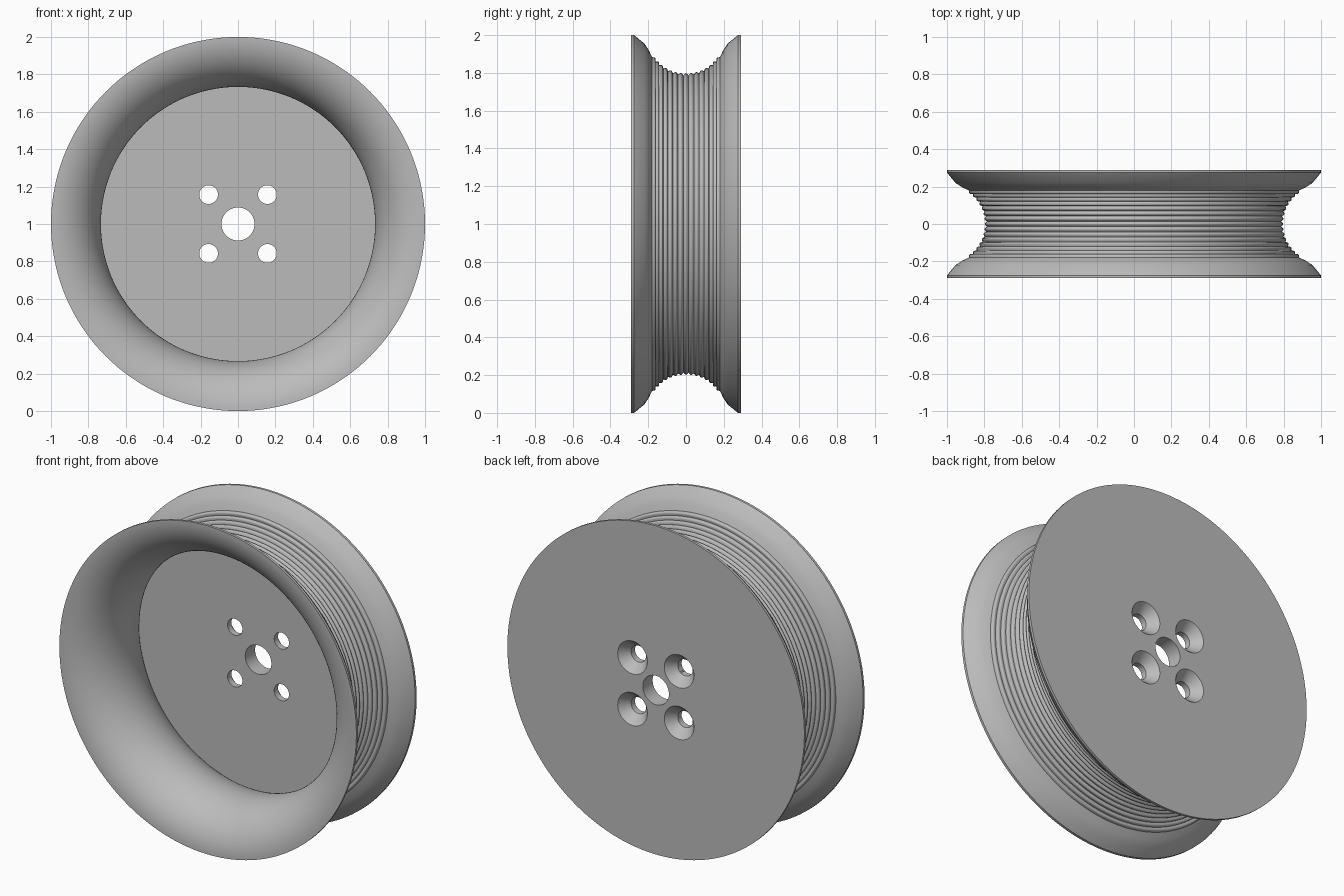
import bpy, bmesh, math
from mathutils import Vector, Matrix

cube = bpy.data.objects.get("Cube")
if cube:
    bpy.data.objects.remove(cube)

HALF = 0.29       # half width of the wheel
FLOOR = 0.195     # inner face of the web
BORE = 0.088
RIDGES = 15

grey = bpy.data.materials.new("satin grey")
grey.use_nodes = True
colour = (0.5, 0.5, 0.5, 1)
grey.diffuse_color = colour
grey.node_tree.nodes["Principled BSDF"].inputs["Base Color"].default_value = colour


def lathe(name, profile, centre, steps):
    """Revolve a closed (radius, y) profile about the y direction."""
    bm = bmesh.new()
    rings = []
    for i in range(steps):
        turn = Matrix.Rotation(math.tau * i / steps, 3, 'Y')
        rings.append([bm.verts.new(Vector(centre) + turn @ Vector((r, y, 0)))
                      for r, y in profile])
    n = len(profile)
    for i in range(steps):
        a, b = rings[i], rings[(i + 1) % steps]
        for j in range(n):
            k = (j + 1) % n
            bm.faces.new((a[j], a[k], b[k], b[j]))
    bmesh.ops.remove_doubles(bm, verts=bm.verts, dist=1e-5)
    bmesh.ops.dissolve_degenerate(bm, edges=bm.edges, dist=1e-6)
    bmesh.ops.recalc_face_normals(bm, faces=bm.faces)
    mesh = bpy.data.meshes.new(name)
    bm.to_mesh(mesh)
    bm.free()
    mesh.materials.append(grey)
    obj = bpy.data.objects.new(name, mesh)
    bpy.context.collection.objects.link(obj)
    return obj


# Outer groove: flared flanges around a ridged, rounded channel
flange = [(1, HALF), (1, 0.275), (0.955, 0.22), (0.92, 0.197)]
groove = []
count = RIDGES * 8
for i in range(count + 1):
    t = i / count
    angle = math.radians(57) * (1 - 2 * t)
    radius = 0.214 - 0.011 * abs(math.sin(math.pi * RIDGES * t))
    groove.append((1 - radius * math.cos(angle), radius * math.sin(angle)))
outer = flange + groove + [(r, -y) for r, y in reversed(flange)]

# Dished front: the wall narrows to a throat, then widens towards the web
dish = []
start, end = -math.pi / 2, math.asin(FLOOR / HALF)
for i in range(1, 41):
    a = start + (end - start) * i / 40
    dish.append((1 - 0.267 * math.cos(a), HALF * math.sin(a)))

web = [(BORE, FLOOR), (BORE, HALF)]
wheel = lathe("wheel", outer + dish + web, (0, 0, 1), 144)

# Four countersunk bolt holes
bolt = [(0, 0.1), (0.05, 0.1), (0.05, 0.232), (0.1, HALF), (0.1, 0.35), (0, 0.35)]
for sx in (-1, 1):
    for sz in (-1, 1):
        cutter = lathe("bolt_hole_cutter", bolt, (0.157 * sx, 0, 1 + 0.157 * sz), 40)
        cutter.hide_render = True
        cut = wheel.modifiers.new("bolt hole", 'BOOLEAN')
        cut.operation = 'DIFFERENCE'
        cut.solver = 'EXACT'
        cut.object = cutter
        bpy.context.view_layer.objects.active = wheel
        bpy.ops.object.modifier_apply(modifier=cut.name)
        bpy.data.objects.remove(cutter)

bpy.ops.object.select_all(action='DESELECT')
wheel.select_set(True)
bpy.context.view_layer.objects.active = wheel
bpy.ops.object.shade_smooth_by_angle(angle=math.radians(30))
